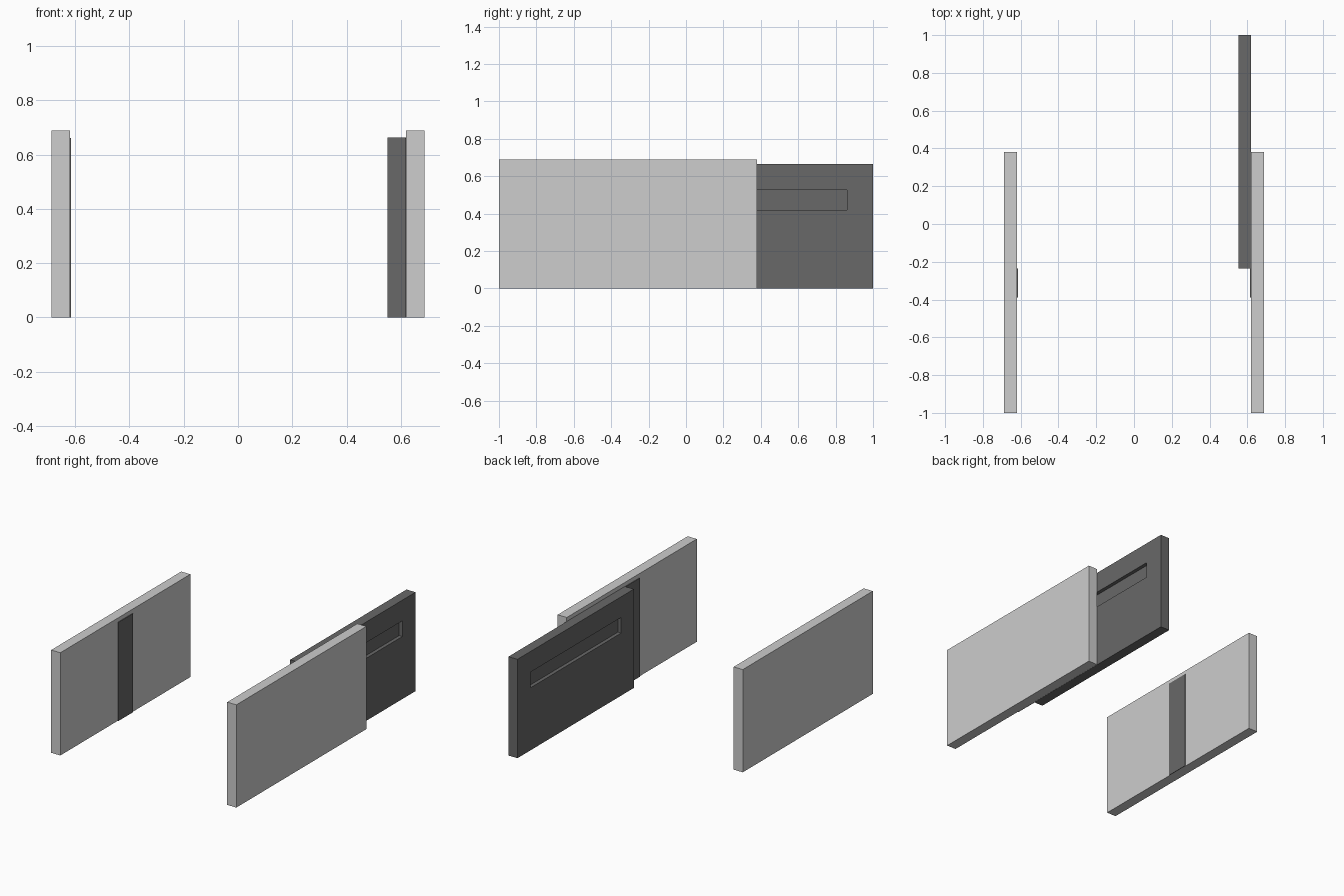
import bpy, bmesh

cube = bpy.data.objects.get("Cube")
if cube:
    bpy.data.objects.remove(cube, do_unlink=True)


def make_material(name, value):
    mat = bpy.data.materials.new(name)
    mat.use_nodes = True
    color = (value, value, value, 1)
    mat.diffuse_color = color
    mat.node_tree.nodes["Principled BSDF"].inputs["Base Color"].default_value = color
    return mat


light = make_material("light grey", 0.61)
dark = make_material("dark grey", 0.138)


def box(name, xs, ys, zs, mat, slot=None):
    """Box between limits; slot = (y limits, z limits, depth) recessed in both broad faces."""
    bm = bmesh.new()
    bmesh.ops.create_cube(bm, size=1)
    for v in bm.verts:
        v.co = [lim[1] if c > 0 else lim[0] for c, lim in zip(v.co, (xs, ys, zs))]
    if slot:
        slot_y, slot_z, depth = slot
        mid_y, mid_z = sum(ys) / 2, sum(zs) / 2
        bm.normal_update()
        for face in [f for f in bm.faces if abs(f.normal.x) > 0.9]:
            inward = -face.normal.copy() * depth
            # outline the slot, then push its floor inward
            bmesh.ops.inset_individual(bm, faces=[face], thickness=0.05)
            for v in face.verts:
                v.co.y = slot_y[v.co.y > mid_y]
                v.co.z = slot_z[v.co.z > mid_z]
            floor = bmesh.ops.extrude_discrete_faces(bm, faces=[face])["faces"][0]
            bmesh.ops.translate(bm, verts=floor.verts, vec=inward)
    bmesh.ops.recalc_face_normals(bm, faces=bm.faces)
    mesh = bpy.data.meshes.new(name)
    bm.to_mesh(mesh)
    bm.free()
    mesh.materials.append(mat)
    obj = bpy.data.objects.new(name, mesh)
    bpy.context.collection.objects.link(obj)
    return obj


# Outer panels, each with a thin stop strip on its inner face
for side, sign in (("left", 1), ("right", -1)):
    def span(a, b):
        return sorted((sign * a, sign * b))
    box(side + "_panel", span(0.62, 0.688), (-1, 0.38), (0, 0.69), light)
    box(side + "_stop_strip", span(0.615, 0.62), (-0.39, -0.235), (0, 0.662), dark)

# Sliding panel with a blind slot on both faces
box("sliding_panel", (0.552, 0.619), (-0.235, 1), (0, 0.664), dark,
    slot=((-0.10, 0.86), (0.42, 0.525), 0.024))
